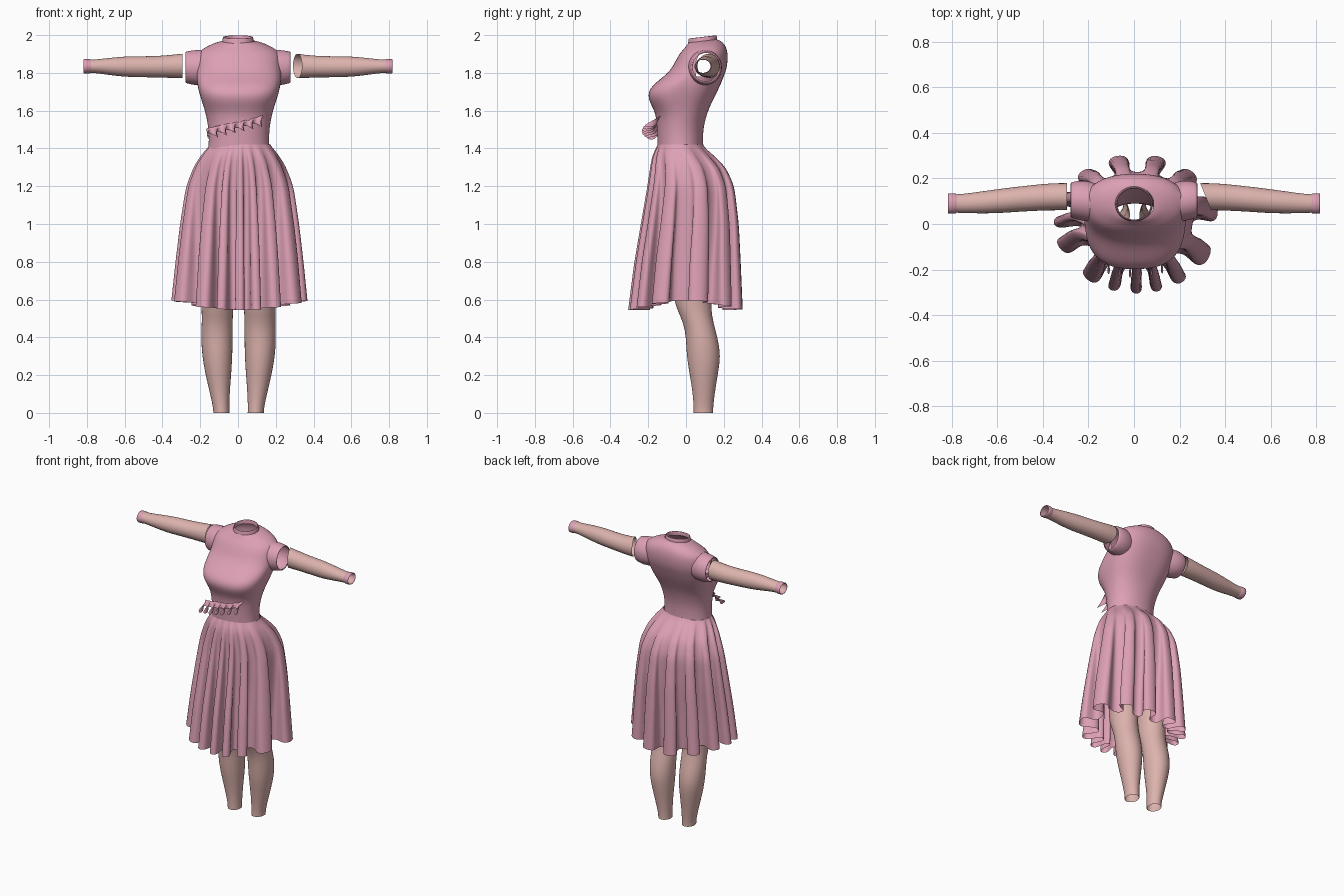
import bpy, bmesh, math
from math import sin, cos, pi, radians

cube = bpy.data.objects.get("Cube")
if cube:
    bpy.data.objects.remove(cube, do_unlink=True)


def material(name, rgb):
    m = bpy.data.materials.new(name)
    m.use_nodes = True
    m.diffuse_color = (*rgb, 1)
    bsdf = m.node_tree.nodes["Principled BSDF"]
    bsdf.inputs["Base Color"].default_value = (*rgb, 1)
    bsdf.inputs["Roughness"].default_value = 0.8
    return m


PINK = material("rose cloth", (0.72, 0.35, 0.46))
SKIN = material("skin", (0.72, 0.45, 0.42))


def loft(name, rings, mat, closed=True, level=1, cut=None):
    """Skin a list of point rings into an open, smooth sheet."""
    bm = bmesh.new()
    grid = [[bm.verts.new(p) for p in ring] for ring in rings]
    n = len(grid[0])
    for a, b in zip(grid, grid[1:]):
        for i in range(n if closed else n - 1):
            j = (i + 1) % n
            bm.faces.new((a[i], a[j], b[j], b[i]))
    if cut:
        doomed = [f for f in bm.faces if cut(f.calc_center_median())]
        bmesh.ops.delete(bm, geom=doomed, context='FACES')
    bmesh.ops.recalc_face_normals(bm, faces=bm.faces)
    me = bpy.data.meshes.new(name)
    bm.to_mesh(me)
    bm.free()
    me.materials.append(mat)
    for p in me.polygons:
        p.use_smooth = True
    ob = bpy.data.objects.new(name, me)
    bpy.context.collection.objects.link(ob)
    sub = ob.modifiers.new("Smooth", 'SUBSURF')
    sub.levels = sub.render_levels = level
    return ob


def oval(c1, c2, r1, r2, n=32, power=2.0):
    """Superellipse points in a plane."""
    pts = []
    for i in range(n):
        c, s = cos(2 * pi * i / n), sin(2 * pi * i / n)
        e = 2 / power
        pts.append((c1 + r1 * math.copysign(abs(c) ** e, c),
                    c2 + r2 * math.copysign(abs(s) ** e, s)))
    return pts


def lerp_rows(rows, z):
    """Interpolate a descending table of rows by its first column."""
    for a, b in zip(rows, rows[1:]):
        if a[0] >= z >= b[0]:
            t = (a[0] - z) / (a[0] - b[0])
            return [p + (q - p) * t for p, q in zip(a, b)]
    return rows[-1]


# Bodice: height, half width, front y, back y, squareness
bodice = [
    (1.38, .165, -.15, .09, 2.1), (1.42, .160, -.15, .09, 2.1),
    (1.50, .160, -.155, .09, 2.1), (1.58, .175, -.158, .11, 2.2),
    (1.63, .190, -.185, .13, 2.4), (1.68, .207, -.205, .155, 2.6),
    (1.73, .220, -.185, .18, 2.6), (1.78, .225, -.118, .2, 2.5),
    (1.82, .225, -.078, .215, 2.4), (1.87, .225, -.052, .222, 2.3),
    (1.91, .215, -.03, .22, 2.2), (1.94, .170, -.005, .208, 2.1),
    (1.962, .115, .008, .182, 2), (1.968, .082, .014, .162, 2)]


def body_ring(z, hw, front, back, power):
    tilt = max(0, (z - 1.9) / .07) * .12
    pts = oval(0.005, (front + back) / 2, hw, (back - front) / 2, 40, power)
    return [(x, y, z + tilt * (y - .085)) for x, y in pts]


def in_armhole(c):
    return abs(c.x) > .15 and math.hypot(c.y - .105, c.z - 1.83) < .07


loft("bodice", [body_ring(*r) for r in bodice], PINK, level=2, cut=in_armhole)

# Stand collar, tilted down towards the front
collar = [(1.962, .084), (1.975, .082), (1.991, .080), (1.991, .074), (1.962, .074)]
loft("collar", [[(x, y, z + .12 * (y - .085)) for x, y in oval(0, .088, r, r * .93)]
                for z, r in collar], PINK)

# Cap sleeves, arms and cuffs: x, centre y, centre z, radius y, radius z
sleeve = [(.13, .085, 1.83, .08, .085), (.20, .1, 1.828, .092, .097),
          (.25, .105, 1.828, .086, .09), (.282, .105, 1.83, .077, .083),
          (.276, .105, 1.83, .070, .076)]
arm = [(.295, .12, 1.837, .06, .065), (.36, .12, 1.834, .06, .061),
       (.45, .114, 1.832, .057, .056), (.54, .106, 1.833, .055, .056),
       (.60, .1, 1.833, .053, .054), (.68, .094, 1.834, .048, .046),
       (.75, .09, 1.835, .042, .036), (.80, .09, 1.835, .04, .035)]
cuff = [(.78, .09, 1.835, .042, .036), (.785, .09, 1.835, .045, .039),
        (.817, .09, 1.835, .046, .040), (.817, .09, 1.835, .041, .035)]
for side, label in ((1, "left"), (-1, "right")):
    for part, rows, mat in (("sleeve", sleeve, PINK), ("arm", arm, SKIN),
                            ("cuff", cuff, PINK)):
        rings = []
        for k, (x, cy, cz, ry, rz) in enumerate(rows):
            # the left upper arm ends on a slant
            slant = .4 if part == "arm" and side > 0 and k == 0 else 0
            rings.append([(side * (x + slant * (.17 - y)), y, z)
                          for y, z in oval(cy, cz, ry, rz, 24)])
        loft(f"{label}_{part}", rings, mat)

# Legs: height, centre x, radius x, front y, back y
leg = [(.76, .115, .095, -.06, .14), (.62, .113, .088, -.07, .14),
       (.55, .112, .084, -.05, .133), (.48, .113, .082, -.015, .145),
       (.40, .115, .084, 0, .168), (.30, .113, .081, .002, .186),
       (.20, .107, .068, .02, .168), (.10, .099, .052, .036, .152),
       (.03, .092, .043, .04, .144), (0.0, .091, .043, .04, .144)]
for side, label in ((1, "left"), (-1, "right")):
    loft(f"{label}_leg", [[(x, y, z) for x, y in
         oval(side * cx + .003, (f + b) / 2, rx, (b - f) / 2, 24)]
        for z, cx, rx, f, b in leg], SKIN)

# Skirt: height, half width, front y, back y, fold depth
skirt = [(1.42, .160, -.150, .092, 0), (1.40, .176, -.160, .105, .03),
         (1.36, .212, -.180, .155, .06), (1.30, .248, -.190, .215, .09),
         (1.20, .288, -.205, .262, .14), (1.00, .320, -.240, .287, .24),
         (.80, .345, -.275, .298, .32), (.55, .372, -.308, .31, .38)]
fold_tips = [15, 49, 75, 104, 131, 158, 179, 197, 237, 253, 270, 284, 302, 327]
STEPS, ROWS = 14, 18


def skirt_ring(t):
    ring = []
    for i, tip in enumerate(fold_tips):
        nxt = fold_tips[(i + 1) % len(fold_tips)]
        gap = radians((nxt - tip) % 360)
        for k in range(STEPS):
            phi = 2 * pi * k / STEPS
            even = radians(tip) + gap * k / STEPS
            hem = .545 + .05 * cos(even) ** 2
            z = 1.42 + (hem - 1.42) * t ** 1.3
            _, hw, front, back, depth = lerp_rows(skirt, z)
            # rounded pleats that swell at their tips
            ang = even + .14 * gap * sin(2 * phi) * min(1, depth / .3)
            rho = 1 - depth * (1 - cos(phi)) / 2
            ring.append((.012 + hw * rho * cos(ang),
                         (front + back) / 2 + (back - front) / 2 * rho * sin(ang), z))
    return ring


loft("skirt", [skirt_ring(r / ROWS) for r in range(ROWS + 1)], PINK)

# Slanted waist ruffle
ruffle = []
for drop in (0, .35, .7, 1):
    row = []
    for i in range(73):
        s = i / 72
        w = s * 2 * pi * 6.5
        x = -.17 + .305 * s
        row.append((x + .016 * drop * cos(w),
                    -.152 + 1.2 * x * x - drop * (.05 + .035 * sin(w)),
                    1.505 + .07 * s - drop * (.045 + .014 * sin(w + 1))))
    ruffle.append(row)
loft("waist_ruffle", ruffle, PINK, closed=False)
